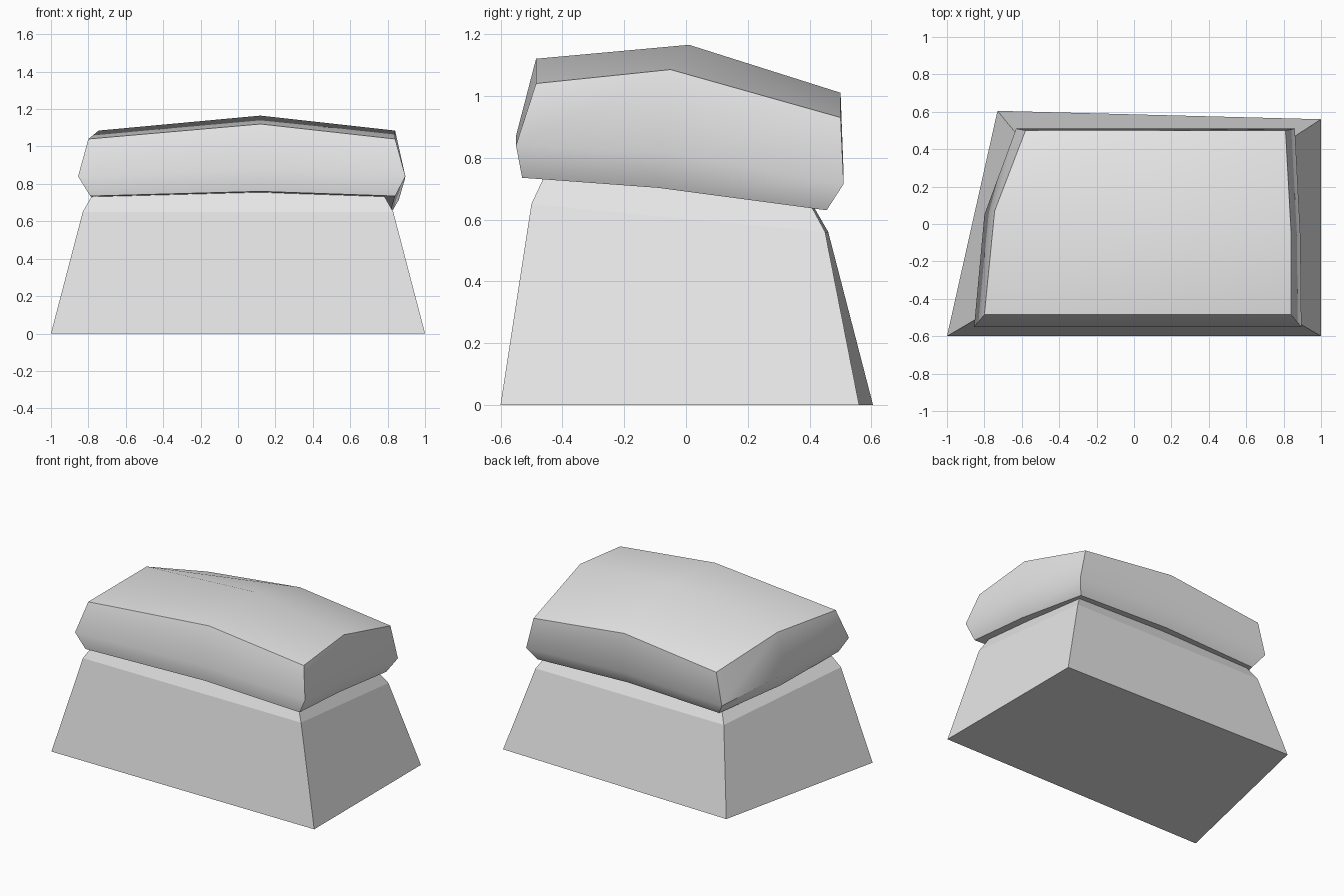
import bpy
import bmesh
import math

default_cube = bpy.data.objects.get("Cube")
if default_cube:
    bpy.data.objects.remove(default_cube, do_unlink=True)

stone = bpy.data.materials.new("light_grey")
stone.use_nodes = True
grey = (0.8, 0.8, 0.8, 1)
stone.diffuse_color = grey
stone.node_tree.nodes["Principled BSDF"].inputs["Base Color"].default_value = grey


def finish(bm, name):
    """Turn a bmesh into a named, coloured object."""
    bmesh.ops.recalc_face_normals(bm, faces=bm.faces)
    mesh = bpy.data.meshes.new(name)
    bm.to_mesh(mesh)
    bm.free()
    mesh.materials.append(stone)
    obj = bpy.data.objects.new(name, mesh)
    bpy.context.collection.objects.link(obj)
    return obj


def bridge(bm, lower, upper):
    """Join two matching closed rings with quads."""
    count = len(lower)
    for i in range(count):
        j = (i + 1) % count
        bm.faces.new((lower[i], lower[j], upper[j], upper[i]))


# Tapered base block with a chamfered shoulder
def base_ring(bm, front_x, front, back_left, back_right):
    corners = [(-front_x, *front), (front_x, *front), back_right, back_left]
    return [bm.verts.new(corner) for corner in corners]


bm = bmesh.new()
foot = base_ring(bm, 1, (-0.6, 0), (-0.73, 0.605, 0), (1, 0.56, 0))
shoulder = base_ring(bm, 0.83, (-0.5, 0.65), (-0.61, 0.46, 0.56), (0.83, 0.45, 0.56))
neck = base_ring(bm, 0.75, (-0.435, 0.79), (-0.53, 0.385, 0.69), (0.75, 0.38, 0.69))
bridge(bm, foot, shoulder)
bridge(bm, shoulder, neck)
bm.faces.new(foot)
bm.faces.new(neck)
finish(bm, "base_block")


# Crowned cap: three layers, each a bent three by three grid
def cap_layer(bm, left, right, depth, heights, crown, ridge):
    """Rows run front to back; crown lifts the middle row, ridge the middle column."""
    rows = []
    for row in range(3):
        z = heights[0] + (heights[1] - heights[0]) * row / 2
        skew = 0
        if row == 1:
            z += crown
            skew = 0.06
        y = depth[row]
        rows.append([
            bm.verts.new((left[row], y + skew, z)),
            bm.verts.new((0.12, y, z + ridge)),
            bm.verts.new((right[row], y - skew, z)),
        ])
    return rows


def rim(rows):
    """Outer ring of a layer, in order."""
    front, middle, back = rows
    return front + [middle[2]] + back[::-1] + [middle[0]]


def fill(bm, rows):
    for lower, upper in zip(rows, rows[1:]):
        for i in range(2):
            bm.faces.new((lower[i], lower[i + 1], upper[i + 1], upper[i]))


bm = bmesh.new()
underside = cap_layer(bm, (-0.79, -0.74, -0.57), (0.84, 0.83, 0.81),
                      (-0.53, -0.03, 0.455), (0.735, 0.63), 0.02, 0.025)
waist = cap_layer(bm, (-0.855, -0.8, -0.63), (0.895, 0.89, 0.86),
                  (-0.55, -0.01, 0.51), (0.84, 0.715), 0.04, 0.03)
crown = cap_layer(bm, (-0.8, -0.745, -0.58), (0.84, 0.84, 0.81),
                  (-0.485, 0.01, 0.5), (1.04, 0.93), 0.1, 0.08)
bridge(bm, rim(underside), rim(waist))
bridge(bm, rim(waist), rim(crown))
fill(bm, underside)
fill(bm, crown)
cap = finish(bm, "crowned_cap")

# Soft bends on the cap, crisp outer edges
bpy.ops.object.select_all(action="DESELECT")
cap.select_set(True)
bpy.context.view_layer.objects.active = cap
bpy.ops.object.shade_smooth_by_angle(angle=math.radians(45))
